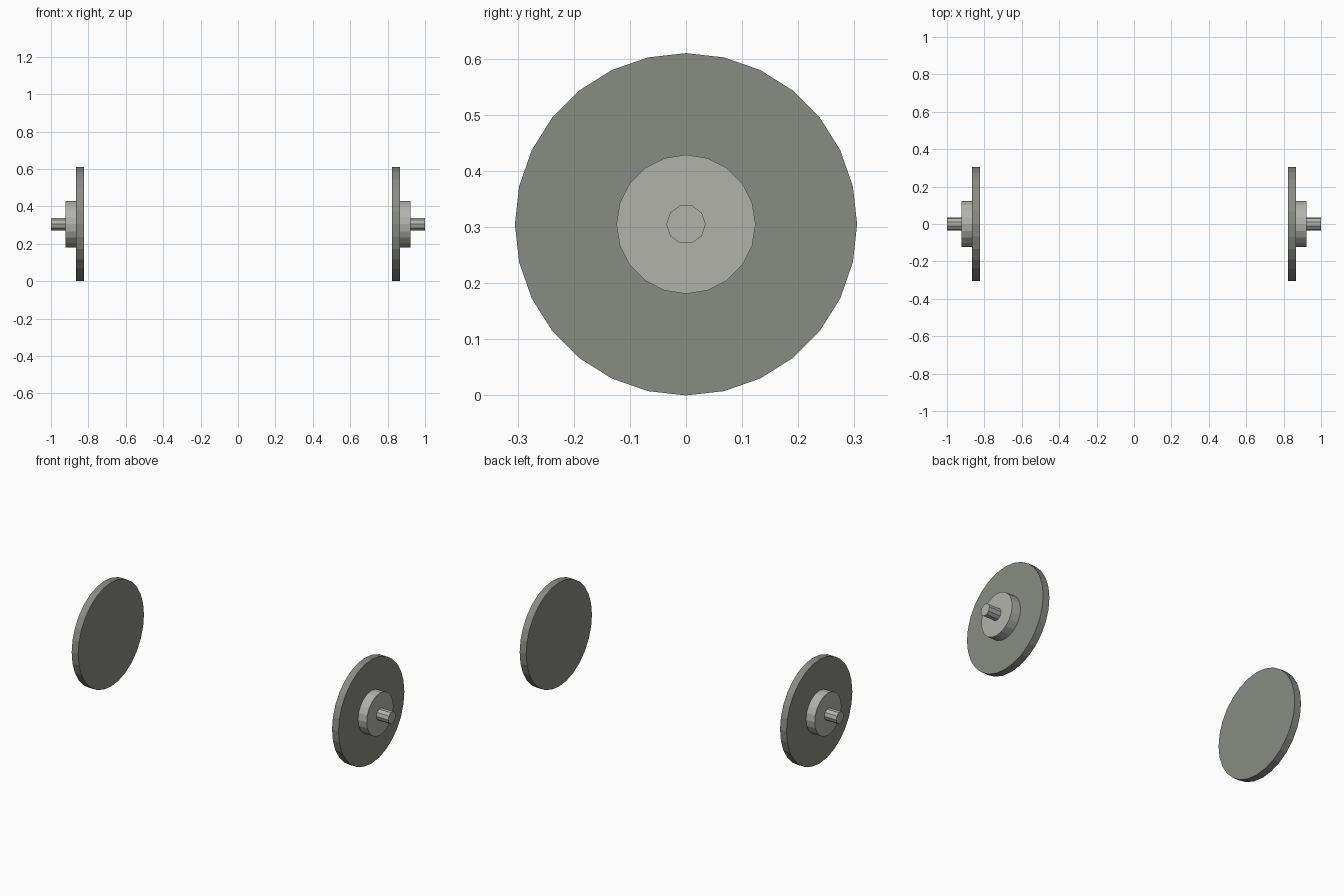
import bpy
import bmesh
from math import radians
from mathutils import Matrix

if "Cube" in bpy.data.objects:
    bpy.data.objects.remove(bpy.data.objects["Cube"])

AXLE_Z = 0.305


def material(name, color):
    mat = bpy.data.materials.new(name)
    mat.diffuse_color = (*color, 1)
    mat.use_nodes = True
    mat.node_tree.nodes["Principled BSDF"].inputs["Base Color"].default_value = mat.diffuse_color
    return mat


DARK = material("dark_grey", (0.25, 0.26, 0.23))
MID = material("mid_grey", (0.44, 0.45, 0.41))

# name, radius, sides, inner x, outer x, material
PARTS = [
    ("wheel_disc", 0.305, 28, 0.824, 0.866, DARK),
    ("hub", 0.124, 20, 0.866, 0.922, MID),
    ("axle_stub", 0.035, 10, 0.922, 1.0, MID),
]


def x_cylinder(name, radius, sides, x0, x1, mat):
    """Flat-shaded capped cylinder lying along the x axis."""
    bm = bmesh.new()
    place = Matrix.Translation(((x0 + x1) / 2, 0, AXLE_Z)) @ Matrix.Rotation(radians(90), 4, 'Y')
    bmesh.ops.create_cone(bm, cap_ends=True, segments=sides, radius1=radius,
                          radius2=radius, depth=abs(x1 - x0), matrix=place)
    mesh = bpy.data.meshes.new(name)
    bm.to_mesh(mesh)
    bm.free()
    mesh.materials.append(mat)
    obj = bpy.data.objects.new(name, mesh)
    bpy.context.collection.objects.link(obj)
    return obj


# Matching stepped wheel on each side, stubs facing outward
for side, s in (("left", -1), ("right", 1)):
    for name, radius, sides, x0, x1, mat in PARTS:
        x_cylinder(f"{side}_{name}", radius, sides, s * x0, s * x1, mat)
